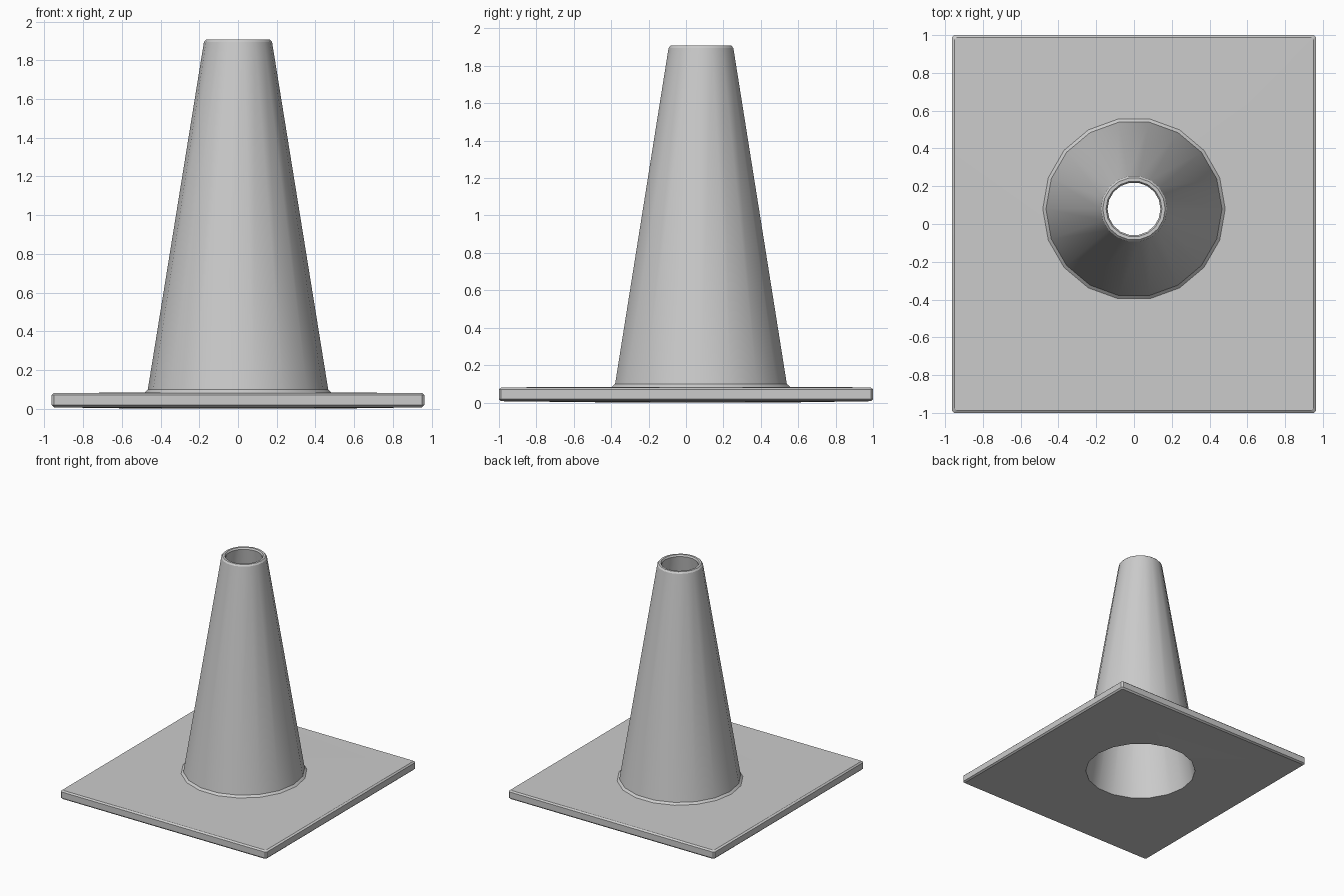
import bpy, bmesh, math
from mathutils import Vector

cube = bpy.data.objects.get("Cube")
if cube:
    bpy.data.objects.remove(cube, do_unlink=True)

SIDES = 18
CENTRE_Y = 0.08
HALF_X, HALF_Y = 0.963, 1.0

grey = bpy.data.materials.new("light grey")
grey.use_nodes = True
colour = (0.6, 0.6, 0.6, 1)
grey.diffuse_color = colour
grey.node_tree.nodes["Principled BSDF"].inputs["Base Color"].default_value = colour

bm = bmesh.new()


def ring(radius, z):
    """Ring of the cone, set slightly behind the plate centre."""
    angles = [2 * math.pi * i / SIDES for i in range(SIDES)]
    return [bm.verts.new((radius * math.cos(a), CENTRE_Y + radius * math.sin(a), z))
            for a in angles]


def plate_loop(inset, z, cut=0.012):
    """Rectangle outline with clipped corners."""
    x, y = HALF_X - inset, HALF_Y - inset
    quarter = [(x, y - cut), (x - cut, y)]
    points = quarter + [(-px, py) for px, py in reversed(quarter)]
    points += [(-px, -py) for px, py in points]
    return [bm.verts.new((px, py, z)) for px, py in points]


def skin(loops):
    """Join successive loops with quads."""
    for low, high in zip(loops, loops[1:]):
        n = len(low)
        for i in range(n):
            j = (i + 1) % n
            bm.faces.new((low[i], low[j], high[j], high[i]))


def fill_between(outer, inner):
    """Flat skin between the plate outline and a cone ring."""
    edges = []
    for loop in (outer, inner):
        for i, vert in enumerate(loop):
            other = loop[(i + 1) % len(loop)]
            edges.append(bm.edges.get((vert, other)))
    bmesh.ops.triangle_fill(bm, edges=edges, use_beauty=True, normal=Vector((0, 0, 1)))


# Hollow cone: foot flare, outer wall, bevelled lip, inner wall
cone_profile = [(0.483, 0.084), (0.466, 0.1), (0.176, 1.895), (0.165, 1.908),
                (0.148, 1.908), (0.14, 1.895), (0.44, 0)]
cone = [ring(r, z) for r, z in cone_profile]
skin(cone)

# Plate rim with bevelled edges
rim_profile = [(0.012, 0.007), (0, 0.019), (0, 0.07), (0.012, 0.081)]
rim = [plate_loop(i, z) for i, z in rim_profile]
skin(rim)

# Top and underside of the plate
fill_between(rim[-1], cone[0])
fill_between(rim[0], cone[-1])

bmesh.ops.recalc_face_normals(bm, faces=bm.faces)
mesh = bpy.data.meshes.new("traffic_cone")
bm.to_mesh(mesh)
bm.free()
mesh.materials.append(grey)
obj = bpy.data.objects.new("traffic_cone", mesh)
bpy.context.collection.objects.link(obj)

# Smooth walls, crisp bevels
bpy.ops.object.select_all(action="DESELECT")
obj.select_set(True)
bpy.context.view_layer.objects.active = obj
bpy.ops.object.shade_smooth_by_angle(angle=math.radians(30))
